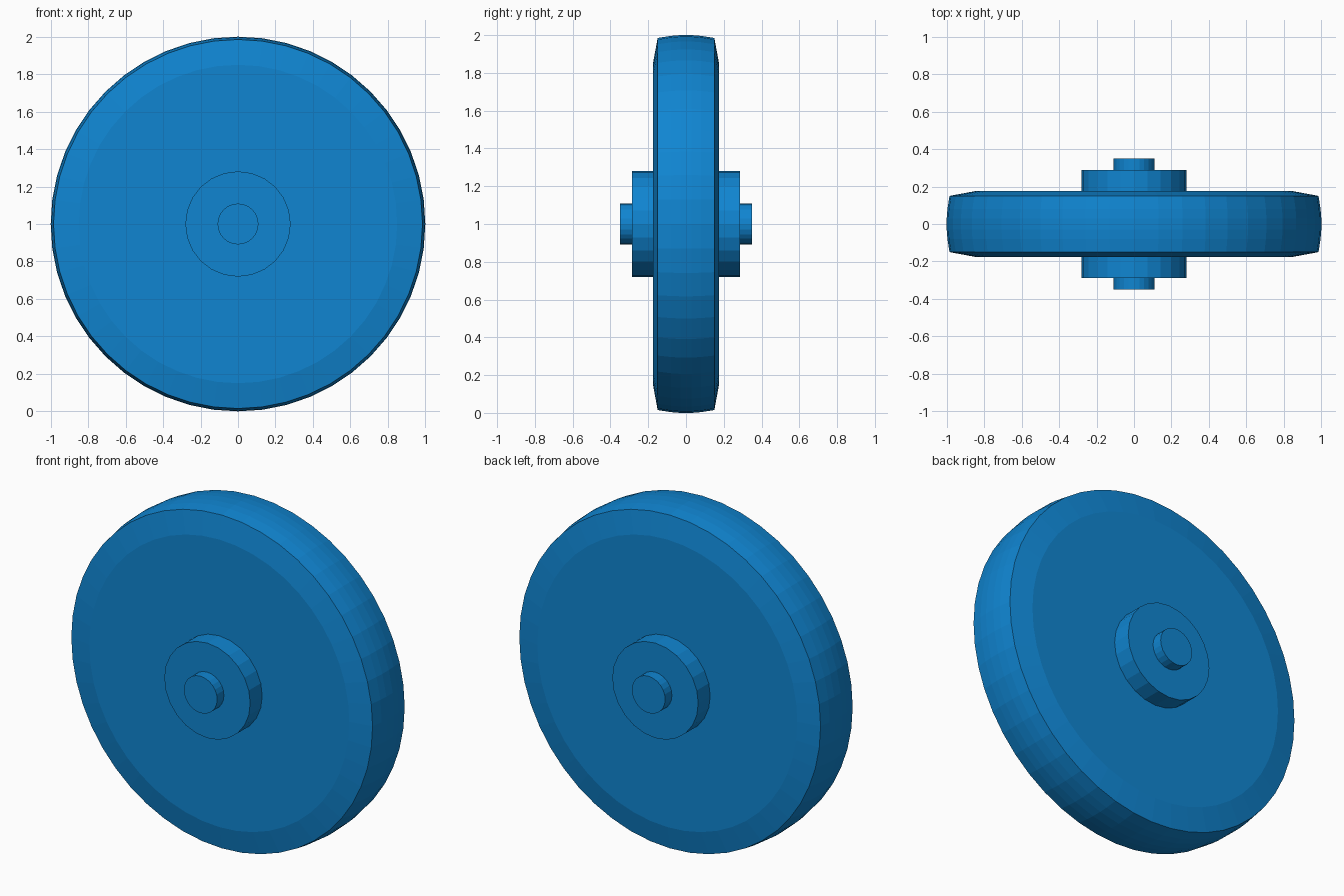
import bpy, math

cube = bpy.data.objects.get("Cube")
if cube:
    bpy.data.objects.remove(cube, do_unlink=True)

blue = bpy.data.materials.new("wheel blue")
blue.use_nodes = True
color = (0.005, 0.235, 0.64, 1)
blue.diffuse_color = color
blue.node_tree.nodes["Principled BSDF"].inputs["Base Color"].default_value = color


def lathe(name, half_profile, sides):
    """Spin a mirrored (radius, y) profile around the axle line, with flat end caps."""
    profile = [(r, -y) for r, y in half_profile]
    profile += [(r, y) for r, y in reversed(half_profile) if y > 0]
    verts, faces = [], []
    for r, y in profile:
        for i in range(sides):
            a = 2 * math.pi * i / sides
            verts.append((r * math.cos(a), y, r * math.sin(a)))
    for k in range(len(profile) - 1):
        for i in range(sides):
            j = (i + 1) % sides
            a, b = k * sides, (k + 1) * sides
            faces.append((a + i, b + i, b + j, a + j))
    faces.append(tuple(range(sides)))
    last = (len(profile) - 1) * sides
    faces.append(tuple(last + i for i in reversed(range(sides))))
    mesh = bpy.data.meshes.new(name)
    mesh.from_pydata(verts, [], faces)
    mesh.materials.append(blue)
    obj = bpy.data.objects.new(name, mesh)
    obj.location.z = 1
    bpy.context.collection.objects.link(obj)
    return obj


# Disc with shallow bevelled rims and a slightly crowned tread
lathe("wheel", [(0.85, 0.175), (0.985, 0.15), (0.996, 0.08), (1, 0.03)], 48)
# Hub and axle pass right through the wheel
lathe("hub", [(0.281, 0.287)], 24)
lathe("axle", [(0.109, 0.35)], 24)
